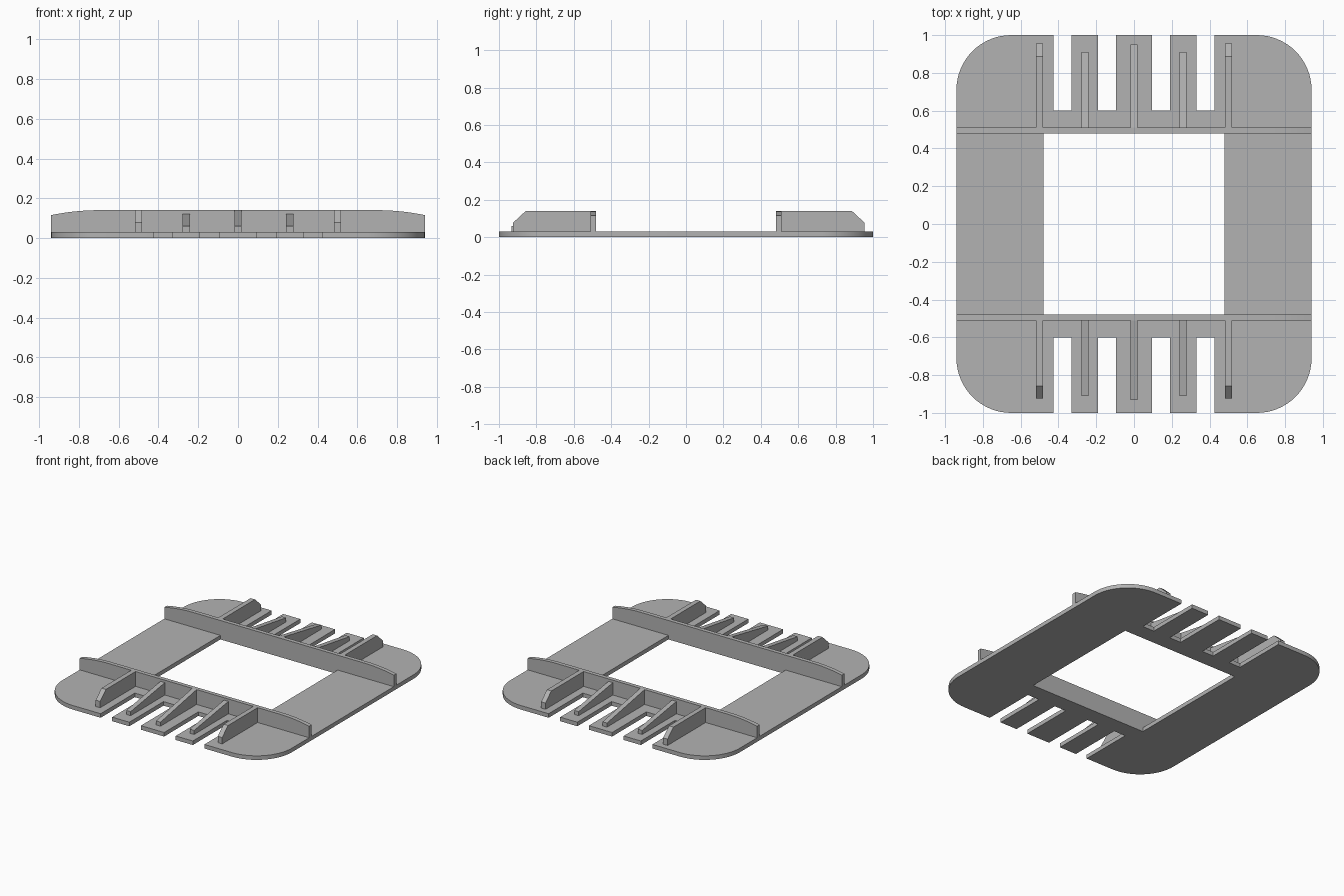
import bpy, bmesh, math

cube = bpy.data.objects.get("Cube")
if cube:
    bpy.data.objects.remove(cube)

grey = bpy.data.materials.new("plain grey")
grey.use_nodes = True
colour = (0.45, 0.45, 0.45, 1)
grey.diffuse_color = colour
grey.node_tree.nodes["Principled BSDF"].inputs["Base Color"].default_value = colour

HALF_X, HALF_Y, RADIUS, THICK = 0.94, 1.0, 0.29, 0.03
HOLE, WALL_OUT, WALL_TOP, WALL_END = 0.48, 0.51, 0.14, 0.115


def add_mesh(name, bm):
    bmesh.ops.recalc_face_normals(bm, faces=bm.faces)
    mesh = bpy.data.meshes.new(name)
    bm.to_mesh(mesh)
    bm.free()
    mesh.materials.append(grey)
    obj = bpy.data.objects.new(name, mesh)
    bpy.context.collection.objects.link(obj)
    bpy.ops.object.select_all(action='DESELECT')
    obj.select_set(True)
    bpy.context.view_layer.objects.active = obj
    bpy.ops.object.shade_smooth_by_angle(angle=math.radians(25))
    return obj


def prism(name, points, offset):
    """Extrude a closed 3D outline by an offset vector."""
    bm = bmesh.new()
    face = bm.faces.new([bm.verts.new(p) for p in points])
    ext = bmesh.ops.extrude_face_region(bm, geom=[face], use_keep_orig=True)
    verts = [g for g in ext["geom"] if isinstance(g, bmesh.types.BMVert)]
    bmesh.ops.translate(bm, verts=verts, vec=offset)
    return add_mesh(name, bm)


# Base plate: rounded outline with comb slots front and back, and a square window
quarter = [(HALF_X - RADIUS + RADIUS * math.cos(a), HALF_Y - RADIUS + RADIUS * math.sin(a))
           for a in (math.pi / 2 * i / 16 for i in range(17))]
for inner, outer in ((0.33, 0.425), (0.095, 0.19)):
    quarter += [(outer, HALF_Y), (outer, 0.6), (inner, 0.6), (inner, HALF_Y)]
back = quarter + [(-x, y) for x, y in reversed(quarter)]
outline = back + [(-x, -y) for x, y in back]
window = [(HOLE, HOLE), (-HOLE, HOLE), (-HOLE, -HOLE), (HOLE, -HOLE)]

curve = bpy.data.curves.new("plate_outline", 'CURVE')
curve.dimensions = '2D'
curve.fill_mode = 'BOTH'
curve.extrude = THICK / 2
for loop in (outline, window):
    spline = curve.splines.new('POLY')
    spline.points.add(len(loop) - 1)
    for point, (x, y) in zip(spline.points, loop):
        point.co = (x, y, 0, 1)
    spline.use_cyclic_u = True
helper = bpy.data.objects.new("plate_outline", curve)
bpy.context.collection.objects.link(helper)
bpy.context.view_layer.update()
filled = helper.evaluated_get(bpy.context.evaluated_depsgraph_get())
bm = bmesh.new()
bm.from_mesh(filled.to_mesh())
bpy.data.objects.remove(helper)
bmesh.ops.remove_doubles(bm, verts=bm.verts, dist=0.0001)
bmesh.ops.translate(bm, verts=bm.verts, vec=(0, 0, THICK / 2))
add_mesh("base_plate", bm)

# Long cross walls, with tops that curve down towards the ends
START = 0.7
tops = []
for i in range(11):
    t = i / 10
    tops.append((START + (HALF_X - START) * t, WALL_TOP - (WALL_TOP - WALL_END) * t * t))
profile = [(-HALF_X, THICK), (HALF_X, THICK)] + tops[::-1] + [(-x, z) for x, z in tops]
for side, name in ((1, "back"), (-1, "front")):
    prism(name + "_wall", [(x, side * HOLE, z) for x, z in profile],
          (0, side * (WALL_OUT - HOLE), 0))

    # Ribs: sloping wedges on the fingers, chamfered fins outside them
    grow = 0.03 if side > 0 else 0
    centre_end = 0.95 if side > 0 else 0.932
    wedge = [(WALL_OUT, THICK), (0.91, THICK), (0.91, 0.06), (WALL_OUT, 0.122)]
    middle = [(WALL_OUT, THICK), (centre_end, THICK), (centre_end, 0.06), (WALL_OUT, WALL_TOP)]
    fin = [(WALL_OUT, THICK), (0.925 + grow, THICK), (0.925 + grow, 0.077),
           (0.857 + grow, WALL_TOP), (WALL_OUT, WALL_TOP)]
    for label, x, shape in (("left_fin", 0.5, fin), ("left_wedge", 0.26, wedge),
                            ("centre_wedge", 0, middle),
                            ("right_wedge", -0.26, wedge), ("right_fin", -0.5, fin)):
        prism(f"{name}_{label}", [(x - 0.018, side * y, z) for y, z in shape], (0.036, 0, 0))
